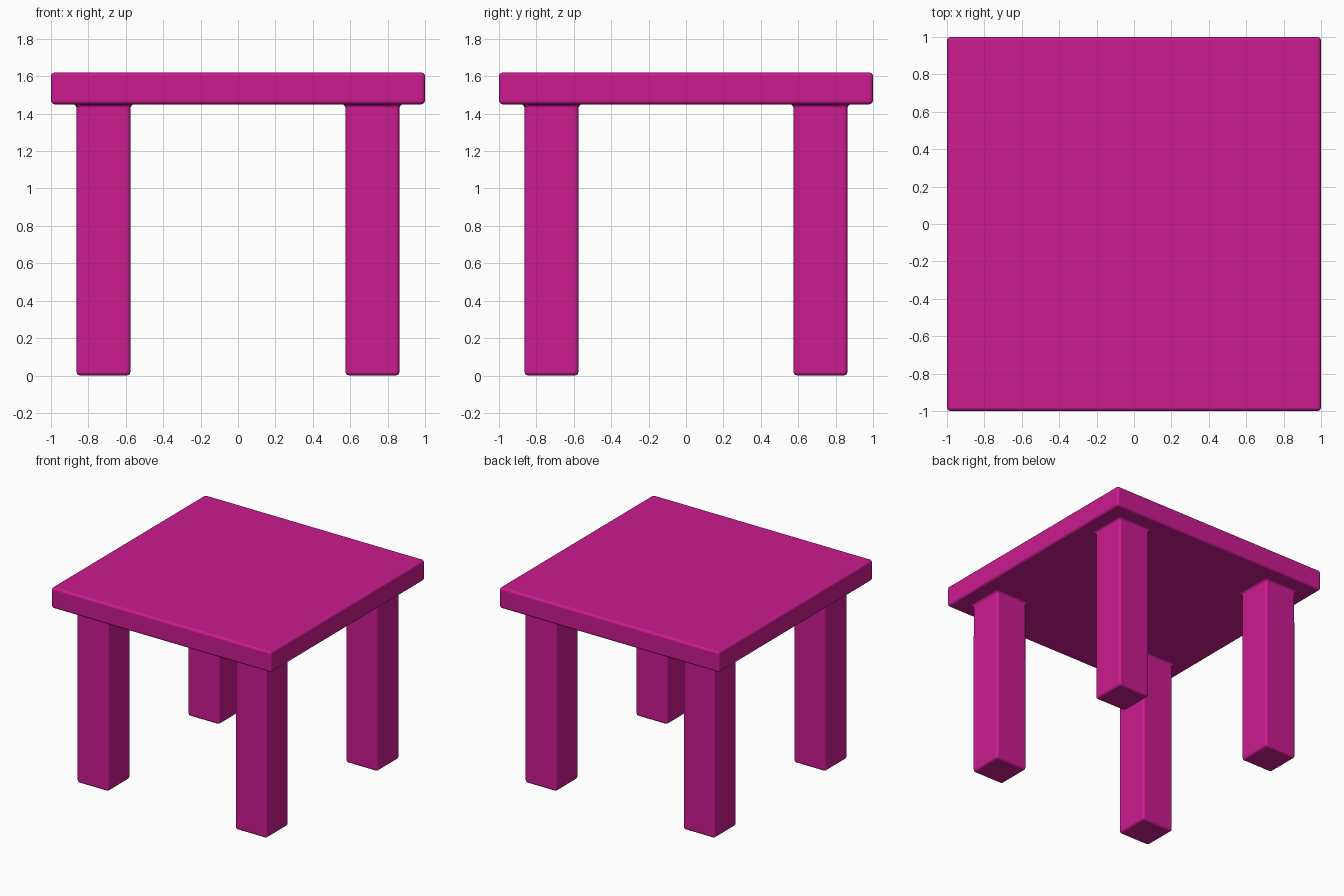
import bpy, bmesh

if "Cube" in bpy.data.objects:
    bpy.data.objects.remove(bpy.data.objects["Cube"])

TOP_Z, UNDER_Z = 1.62, 1.45
CUTS = [-1.0, -0.863, -0.575, 0.575, 0.863, 1.0]
LEG_CELLS = {(i, j) for i in (1, 3) for j in (1, 3)}

# Underside grid: the four leg cells are extruded to the floor
bm = bmesh.new()
grid = [[bm.verts.new((x, y, UNDER_Z)) for y in CUTS] for x in CUTS]
legs, slab = [], []
for i in range(5):
    for j in range(5):
        f = bm.faces.new((grid[i][j], grid[i][j + 1], grid[i + 1][j + 1], grid[i + 1][j]))
        slab.append(f)
        if (i, j) in LEG_CELLS:
            legs.append(f)

# Table top: thicken the slab upwards
dup = bmesh.ops.duplicate(bm, geom=slab)["geom"]
bmesh.ops.translate(bm, vec=(0, 0, TOP_Z - UNDER_Z),
                    verts=[g for g in dup if isinstance(g, bmesh.types.BMVert)])
bmesh.ops.bridge_loops(bm, edges=[e for e in bm.edges if e.is_boundary])

# Legs
ext = bmesh.ops.extrude_discrete_faces(bm, faces=legs)["faces"]
for f in ext:
    for v in f.verts:
        v.co.z = 0.0

# Merge coplanar cells so only real edges remain
bmesh.ops.recalc_face_normals(bm, faces=bm.faces)
mesh = bpy.data.meshes.new("table")
bm.to_mesh(mesh)
bm.free()
table = bpy.data.objects.new("table", mesh)
bpy.context.collection.objects.link(table)

# Softly rounded edges, with small fillets where legs meet the top
bev = table.modifiers.new("soft_edges", "BEVEL")
bev.width = 0.02
bev.segments = 3
bev.limit_method = 'ANGLE'
bev.harden_normals = True

bpy.context.view_layer.objects.active = table
table.select_set(True)
bpy.ops.object.shade_smooth()

mat = bpy.data.materials.new("magenta")
mat.diffuse_color = (0.60, 0.011, 0.28, 1)
mat.use_nodes = True
mat.node_tree.nodes["Principled BSDF"].inputs["Base Color"].default_value = mat.diffuse_color
mesh.materials.append(mat)
